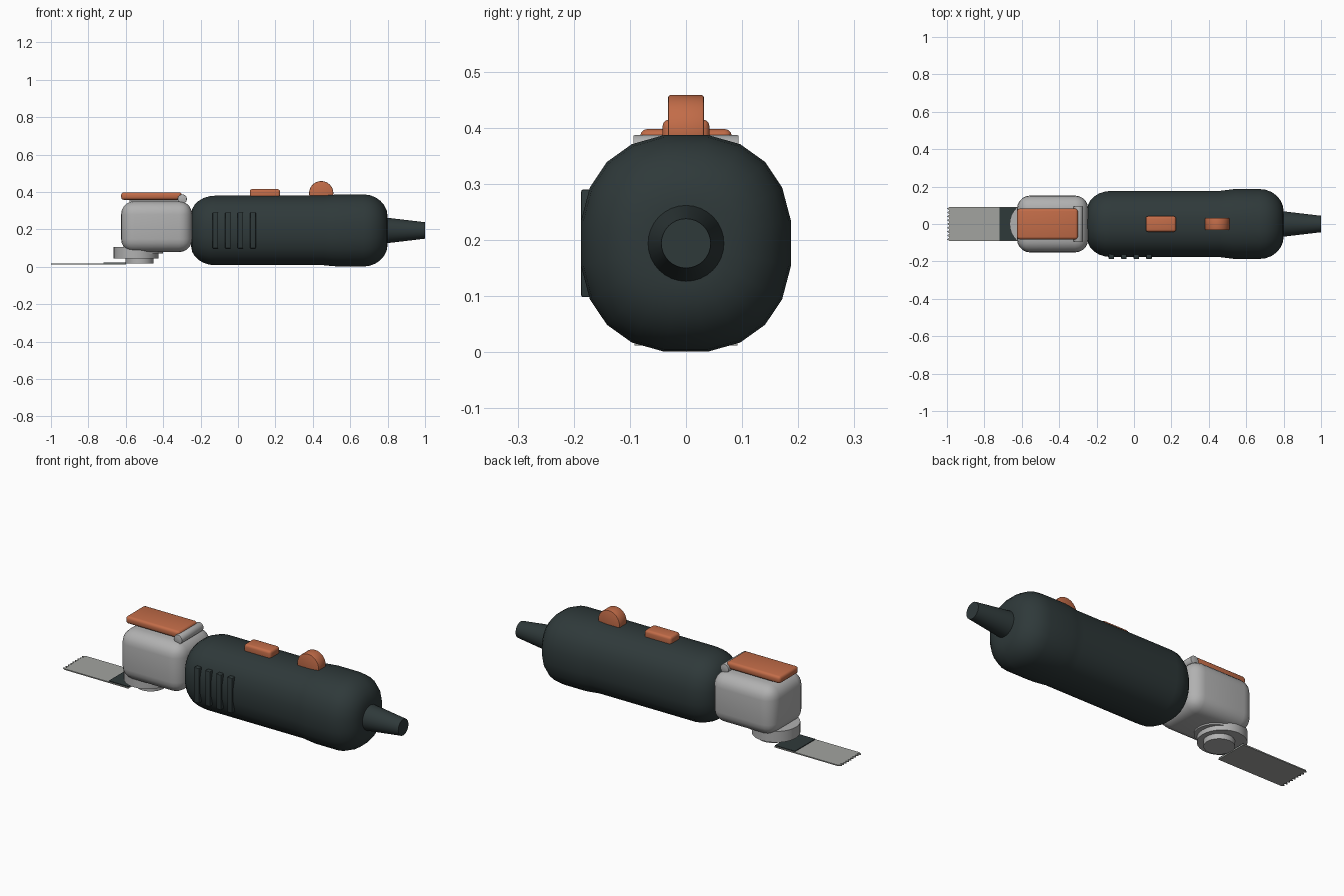
import bpy, bmesh, math
from mathutils import Matrix

if "Cube" in bpy.data.objects:
    bpy.data.objects.remove(bpy.data.objects["Cube"])


def material(name, rgb):
    m = bpy.data.materials.new(name)
    m.diffuse_color = (*rgb, 1)
    m.use_nodes = True
    m.node_tree.nodes["Principled BSDF"].inputs["Base Color"].default_value = m.diffuse_color
    return m


DARK = material("dark rubber", (0.028, 0.041, 0.042))
GREY = material("light grey metal", (0.44, 0.44, 0.44))
STEEL = material("blade steel", (0.36, 0.37, 0.35))
ORANGE = material("orange plastic", (0.54, 0.15, 0.065))
AXIS_Z = 0.194


def finish(name, bm, mat, bevel=0, segments=3):
    bmesh.ops.recalc_face_normals(bm, faces=bm.faces[:])
    me = bpy.data.meshes.new(name)
    bm.to_mesh(me)
    bm.free()
    me.materials.append(mat)
    ob = bpy.data.objects.new(name, me)
    bpy.context.collection.objects.link(ob)
    bpy.ops.object.select_all(action='DESELECT')
    ob.select_set(True)
    bpy.context.view_layer.objects.active = ob
    if bevel:
        mod = ob.modifiers.new("Bevel", 'BEVEL')
        mod.width = bevel
        mod.segments = segments
        mod.limit_method = 'ANGLE'
        bpy.ops.object.modifier_apply(modifier=mod.name)
    bpy.ops.object.shade_smooth_by_angle(angle=math.radians(32))
    return ob


def box(name, lo, hi, mat, bevel=0, segments=3):
    bm = bmesh.new()
    bmesh.ops.create_cube(bm, size=1)
    for v in bm.verts:
        v.co = [a + (b - a) * (c + 0.5) for a, b, c in zip(lo, hi, v.co)]
    return finish(name, bm, mat, bevel, segments)


def cylinder(name, centre, r1, r2, length, axis, mat, bevel=0, sides=32):
    bm = bmesh.new()
    rot = {'X': Matrix.Rotation(math.pi / 2, 4, 'Y'),
           'Y': Matrix.Rotation(math.pi / 2, 4, 'X'),
           'Z': Matrix.Identity(4)}[axis]
    bmesh.ops.create_cone(bm, cap_ends=True, segments=sides, radius1=r1, radius2=r2,
                          depth=length, matrix=Matrix.Translation(centre) @ rot)
    return finish(name, bm, mat, bevel, 2)


def signed_pow(v, p):
    return math.copysign(abs(v) ** p, v)


def loft(name, rings, mat, sides=20):
    """Skin rounded-square rings given as (x, half width, half height)."""
    bm = bmesh.new()
    loops = []
    for x, a, b in rings:
        loop = []
        for i in range(sides):
            t = math.tau * (i + 0.5) / sides
            loop.append(bm.verts.new((x, a * signed_pow(math.cos(t), 0.85),
                                      AXIS_Z + b * signed_pow(math.sin(t), 0.85))))
        loops.append(loop)
    for p, q in zip(loops, loops[1:]):
        for i in range(sides):
            j = (i + 1) % sides
            bm.faces.new((p[i], p[j], q[j], q[i]))
    bm.faces.new(loops[0])
    bm.faces.new(loops[-1])
    return finish(name, bm, mat)


def rounded_end(x_end, run, inset, a, b, side):
    """Quarter-ellipse rings from the end face (first) to the full section."""
    out = []
    for k in range(7):
        t = math.pi / 2 * k / 6
        d = inset * (1 - math.sin(t))
        out.append((x_end - side * run * (1 - math.cos(t)), a - d, b - d))
    return out


# Handle grip and slightly larger rear cap
front = rounded_end(-0.25, 0.13, 0.10, 0.179, 0.188, -1)
rear = rounded_end(0.80, 0.13, 0.12, 0.189, 0.195, 1)[::-1]
loft("handle_body", front + [(0.46, 0.179, 0.188), (0.50, 0.184, 0.192),
                             (0.54, 0.189, 0.195)] + rear, DARK)

# Cable strain relief
cylinder("cable_sleeve", (0.89, 0, AXIS_Z), 0.070, 0.044, 0.22, 'X', DARK)

# Raised vent ribs on the front side
for i in range(4):
    x = -0.121 + i * 0.067
    box(f"vent_rib_{i + 1}", (x - 0.015, -0.187, 0.098), (x + 0.015, -0.155, 0.29),
        DARK, 0.004, 2)

# Gear head and tool spindle
box("gear_head", (-0.625, -0.152, 0.078), (-0.245, 0.152, 0.35), GREY, 0.07, 5)
cylinder("spindle_collar", (-0.545, 0, 0.075), 0.12, 0.12, 0.06, 'Z', GREY)
cylinder("spindle_flange", (-0.527, 0, 0.033), 0.075, 0.075, 0.034, 'Z', GREY)
cylinder("spindle_neck", (-0.50, 0, 0.095), 0.10, 0.10, 0.05, 'Z', GREY)

# Saw blade with a toothed edge
bm = bmesh.new()
teeth = 9
outline = [(-0.60, 0.092), (-0.60, -0.092)]
for i in range(teeth * 2 + 1):
    outline.append((-0.985 if i % 2 == 0 else -1.0, -0.092 + 0.184 * i / (teeth * 2)))
face = bm.faces.new([bm.verts.new((x, y, 0.012)) for x, y in outline])
up = bmesh.ops.extrude_face_region(bm, geom=[face])
bmesh.ops.translate(bm, vec=(0, 0, 0.006),
                    verts=[e for e in up["geom"] if isinstance(e, bmesh.types.BMVert)])
finish("saw_blade", bm, STEEL)
box("blade_band", (-0.72, -0.088, 0.017), (-0.60, 0.088, 0.022), DARK)

# Clamp lever and its hinge
box("clamp_lever", (-0.625, -0.082, 0.358), (-0.30, 0.082, 0.398), ORANGE, 0.014, 3)
box("lever_mount", (-0.58, -0.05, 0.33), (-0.32, 0.05, 0.365), GREY)
cylinder("lever_hinge", (-0.298, 0, 0.362), 0.025, 0.025, 0.188, 'Y', GREY, 0.003, 20)

# Power switch and speed wheel
box("power_switch", (0.063, -0.042, 0.36), (0.225, 0.042, 0.415), ORANGE, 0.013, 3)
cylinder("speed_wheel", (0.445, 0, 0.393), 0.065, 0.065, 0.064, 'Y', ORANGE, 0.004)
